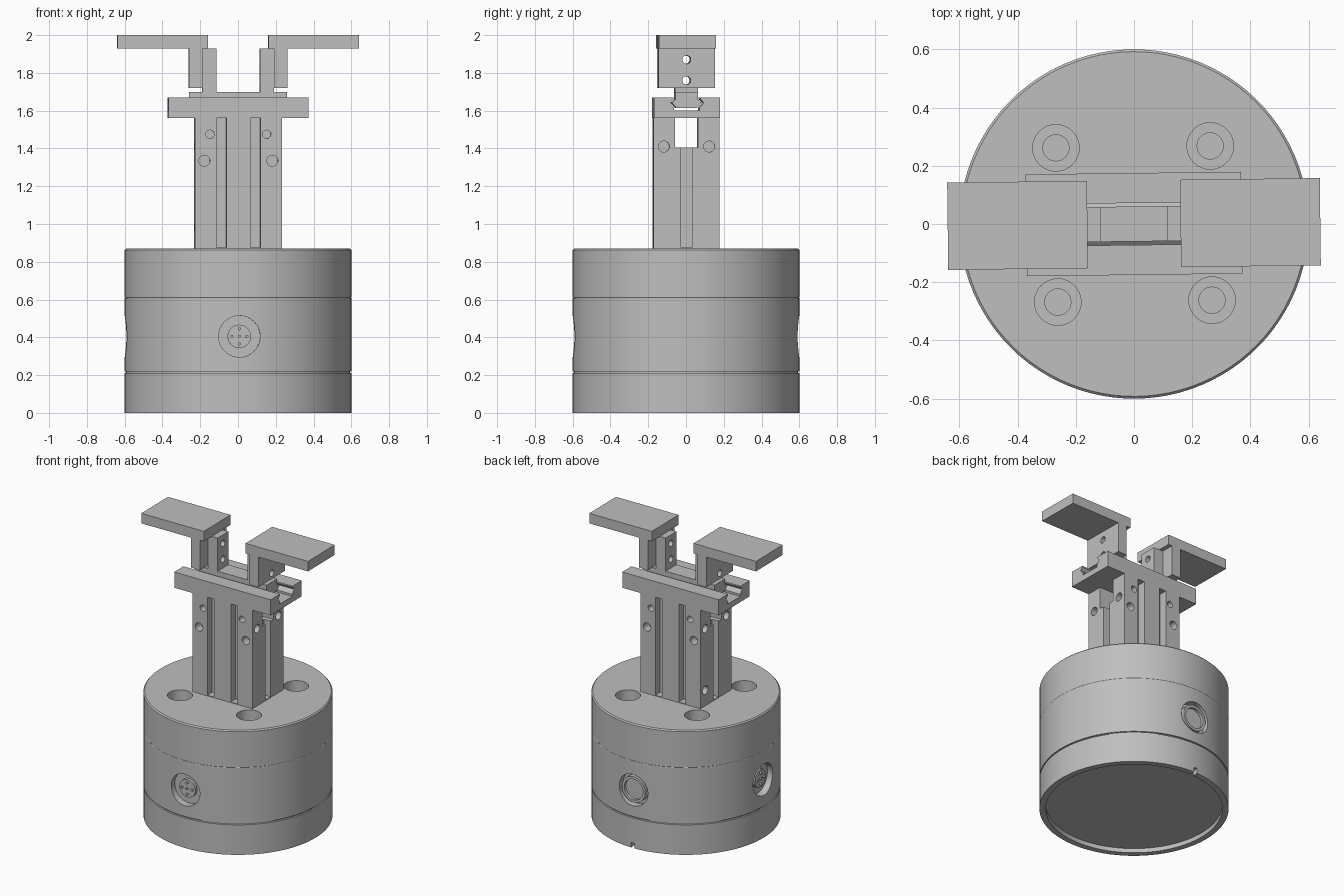
import bpy, bmesh, math
from mathutils import Matrix, Vector

cube = bpy.data.objects.get("Cube")
if cube:
    bpy.data.objects.remove(cube, do_unlink=True)

grey = bpy.data.materials.new("machined_grey")
grey.use_nodes = True
colour = (0.52, 0.52, 0.52, 1)
grey.diffuse_color = colour
grey.node_tree.nodes["Principled BSDF"].inputs["Base Color"].default_value = colour
parts = []


def finish(name, bm, keep=True):
    bmesh.ops.recalc_face_normals(bm, faces=bm.faces)
    mesh = bpy.data.meshes.new(name)
    bm.to_mesh(mesh)
    bm.free()
    mesh.materials.append(grey)
    obj = bpy.data.objects.new(name, mesh)
    bpy.context.collection.objects.link(obj)
    if keep:
        parts.append(obj)
    else:
        obj.hide_render = True
    return obj


def box(name, low, high, keep=True):
    bm = bmesh.new()
    bmesh.ops.create_cube(bm, size=1)
    low, high = Vector(low), Vector(high)
    for v in bm.verts:
        v.co = (low + high) / 2 + v.co * (high - low)
    return finish(name, bm, keep)


def rod(name, centre, axis, radius, length, keep=True):
    bm = bmesh.new()
    turn = Vector((0, 0, 1)).rotation_difference(Vector(axis)).to_matrix().to_4x4()
    bmesh.ops.create_cone(bm, cap_ends=True, segments=32, radius1=radius, radius2=radius,
                          depth=length, matrix=Matrix.Translation(centre) @ turn)
    return finish(name, bm, keep)


def prism(name, outline, axis, half, keep=True):
    # extrude an outline along x (outline in y, z) or y (outline in x, z)
    bm = bmesh.new()
    place = (lambda a, b: (-half, a, b)) if axis == "x" else (lambda a, b: (a, -half, b))
    face = bm.faces.new([bm.verts.new(place(a, b)) for a, b in outline])
    made = bmesh.ops.extrude_face_region(bm, geom=[face])["geom"]
    step = (2 * half, 0, 0) if axis == "x" else (0, 2 * half, 0)
    bmesh.ops.translate(bm, vec=step, verts=[g for g in made if isinstance(g, bmesh.types.BMVert)])
    return finish(name, bm, keep)


def lathe(name, outline):
    bm = bmesh.new()
    points = [bm.verts.new((r, 0, z)) for r, z in outline]
    edges = [bm.edges.new(pair) for pair in zip(points, points[1:])]
    bmesh.ops.spin(bm, geom=points + edges, cent=(0, 0, 0), axis=(0, 0, 1),
                   angle=math.tau, steps=96)
    bmesh.ops.remove_doubles(bm, verts=bm.verts, dist=0.0001)
    return finish(name, bm)


def cut(target, cutters):
    for c in cutters:
        mod = target.modifiers.new("cut", "BOOLEAN")
        mod.operation, mod.solver, mod.object = "DIFFERENCE", "EXACT", c
    bpy.context.view_layer.update()
    graph = bpy.context.evaluated_depsgraph_get()
    mesh = bpy.data.meshes.new_from_object(target.evaluated_get(graph))
    target.modifiers.clear()
    target.data = mesh
    for c in cutters:
        bpy.data.objects.remove(c, do_unlink=True)


# Round housing with a recessed underside and a parting groove
R = 0.6
housing = lathe("round_housing", [
    (0, 0.03), (0.56, 0.03), (0.56, 0), (R, 0), (R, 0.21), (0.592, 0.212), (0.592, 0.218),
    (R, 0.22), (R, 0.607), (0.598, 0.61), (R, 0.613), (R, 0.862), (0.592, 0.87), (0, 0.87)])
cutters = [box("rim_notch", (-0.013, 0.53, -0.05), (0.013, 0.7, 0.035), False)]
for x in (-0.265, 0.265):
    for y in (-0.265, 0.265):
        cutters.append(rod("counterbore", (x, y, 0.87), (0, 0, 1), 0.08, 0.16, False))
        cutters.append(rod("bolt_bore", (x, y, 0.8), (0, 0, 1), 0.045, 0.4, False))
ports = {"front": Vector((0, -1, 0)), "back": Vector((0, 1, 0)), "right": Vector((-1, 0, 0))}
up = Vector((0, 0, 1))
for side, d in ports.items():
    cutters.append(rod("port_bore", d * 0.63 + up * 0.405, d, 0.11, 0.16, False))
cut(housing, cutters)

# Connector in each port: pins in two, a plain capped collar in the back
for side, d in ports.items():
    mid = up * 0.405
    across = d.cross(up)
    if side == "back":
        collar = rod("back_port_collar", d * 0.565 + mid, d, 0.09, 0.05)
        cut(collar, [rod("collar_bore", d * 0.59 + mid, d, 0.072, 0.04, False)])
        continue
    rod(side + "_port_insert", d * 0.555 + mid, d, 0.062, 0.03)
    for i in range(4):
        a = i * math.pi / 2
        spot = across * math.cos(a) * 0.04 + up * math.sin(a) * 0.04
        rod(f"{side}_port_pin_{i + 1}", d * 0.572 + mid + spot, d, 0.008, 0.02)
    rod(side + "_port_centre_pin", d * 0.572 + mid, d, 0.008, 0.02)

# Column with sensor grooves, a window through its top and mounting holes
column = box("column", (-0.23, -0.175, 0.86), (0.23, 0.175, 1.56))
cutters = [box("window", (-0.3, -0.062, 1.405), (0.3, 0.062, 1.6), False)]
for s in (-1, 1):
    cutters.append(box("side_groove", (s * 0.23 - 0.05, -0.03, 0.875),
                       (s * 0.23 + 0.05, 0.03, 1.5), False))
    for t in (-1, 1):
        gx, gy = s * 0.09, t * 0.175
        cutters.append(box("face_groove", (gx - 0.026, gy - 0.055, 0.875),
                           (gx + 0.026, gy + 0.055, 1.6), False))
        cutters.append(rod("small_hole", (s * 0.15, gy, 1.475), (0, 1, 0), 0.022, 0.12, False))
        cutters.append(rod("large_hole", (s * 0.18, gy, 1.335), (0, 1, 0), 0.029, 0.12, False))
        cutters.append(rod("side_hole", (s * 0.23, t * 0.12, 1.41), (1, 0, 0), 0.029, 0.1, False))
cutters.append(rod("air_hole", (-0.23, 0.12, 0.98), (1, 0, 0), 0.029, 0.1, False))
cut(column, cutters)


def symmetric(half):
    return half + [(-a, b) for a, b in reversed(half)]


# Guide head with a V-sided channel, and the slider running in it
head = box("guide_head", (-0.37, -0.175, 1.56), (0.37, 0.175, 1.67))
channel = symmetric([(0.068, 1.6), (0.068, 1.615), (0.09, 1.642), (0.072, 1.66), (0.072, 1.7)])
cut(head, [prism("channel", channel, "x", 0.5, False)])
prism("slider", symmetric([(0.055, 1.615), (0.078, 1.642), (0.06, 1.658), (0.06, 1.698)]), "x", 0.26)

# Mirrored jaws: upright post, angled bracket and flat finger
bracket = [(0.16, 2), (0.64, 2), (0.64, 1.93), (0.26, 1.93),
           (0.26, 1.72), (0.19, 1.72), (0.19, 1.93), (0.16, 1.93)]
for side, s in (("left", 1), ("right", -1)):
    a, b = sorted((s * 0.115, s * 0.19))
    post = box(side + "_jaw_post", (a, -0.06, 1.69), (b, 0.06, 1.93))
    finger = prism(side + "_jaw_finger", [(s * x, z) for x, z in bracket], "y", 0.15)
    for part in (post, finger):
        cut(part, [rod("jaw_hole", (s * 0.2, 0, z), (1, 0, 0), 0.022, 0.3, False)
                   for z in (1.76, 1.87)])

# Slight twist of the assembly and smooth curved walls
for obj in parts:
    obj.rotation_euler.z = math.radians(0.7)
    bpy.ops.object.select_all(action="DESELECT")
    obj.select_set(True)
    bpy.context.view_layer.objects.active = obj
    bpy.ops.object.shade_smooth_by_angle(angle=math.radians(30))
